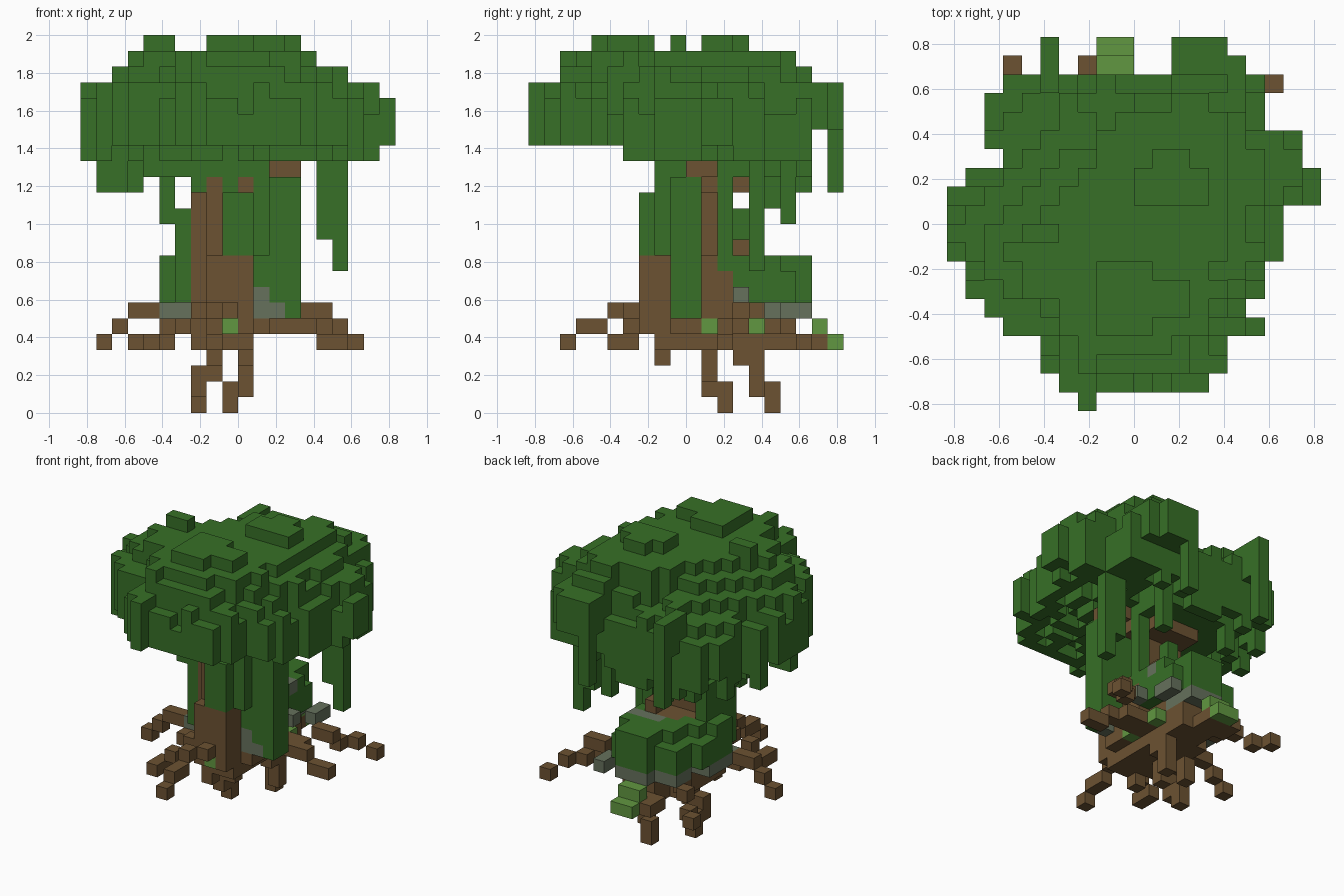
import bpy, bmesh, random
from mathutils import Vector

cube = bpy.data.objects.get("Cube")
if cube:
    bpy.data.objects.remove(cube)

rng = random.Random(4)
UNIT = 2 / 24          # edge of one block
HALF = 10              # half of the grid width in blocks
cells = {}             # block position -> part name


def material(name, colour):
    mat = bpy.data.materials.new(name)
    mat.use_nodes = True
    mat.diffuse_color = (*colour, 1)
    mat.node_tree.nodes["Principled BSDF"].inputs["Base Color"].default_value = (*colour, 1)
    return mat


leaf = material("leaf_green", (0.038, 0.16, 0.02))
bark = material("bark_brown", (0.15, 0.085, 0.032))
stone = material("stone_grey", (0.133, 0.165, 0.107))
grass = material("grass_green", (0.12, 0.31, 0.052))


def box(part, xs, ys, zs):
    """Fill an inclusive range of blocks."""
    for i in range(xs[0], xs[-1] + 1):
        for j in range(ys[0], ys[-1] + 1):
            for k in range(zs[0], zs[-1] + 1):
                cells[i, j, k] = part


def path(part, *points):
    """Fill a stepped line of blocks through the points."""
    for a, b in zip(points, points[1:]):
        a, b = Vector(a), Vector(b)
        steps = int(max(abs(c) for c in b - a))
        for s in range(steps + 1):
            p = a.lerp(b, s / max(steps, 1))
            cells[tuple(int(c + 0.5) for c in p)] = part


def erode(area):
    """Drop the blocks on the border of a flat area."""
    return {(i, j) for i, j in area
            if all(n in area for n in ((i + 1, j), (i - 1, j), (i, j + 1), (i, j - 1)))}


# canopy footprint: first and last block of each row, front to back
spans = [(7, 7), (6, 13), (5, 14), (5, 14), (3, 16), (2, 15), (1, 16), (1, 16), (0, 17),
         (0, 17), (0, 17), (0, 19), (1, 19), (3, 18), (2, 18), (2, 16), (2, 16), (3, 16)]
footprint = {(i, j) for j, (a, b) in enumerate(spans) for i in range(a, b + 1)}
inner = erode(footprint)
core = erode(inner)
heart = erode(core)


def crown_top(i, j):
    """Highest block of a column: a terraced dome that sinks to the back right."""
    top = 19 if i > 18 else rng.choice((18, 19, 20, 20))
    if (i, j) in inner:
        top = rng.choice((20, 20, 21)) if i <= 16 and j >= 2 else 20
    if (i, j) in core and i <= 16:
        top = rng.choice((21, 21, 22)) if 3 <= i <= 14 else 21
    if (i, j) in heart and i <= 14:
        top = 22
    x, y = i - 9.5, j - 9.5
    if x + y < 3:
        top = min(top, round(24 - 0.41 * (y - x + 1)))
    if y - x >= 7:
        top = min(top, round(21.4 - 0.41 * (x + y + 1)))
    return top


def crown_low(i, j):
    """Lowest block of a column: ragged below, with a skirt at the right and back."""
    if (i, j) not in inner and 0 < i < 14 and j >= 8:
        return 15 if i in (4, 6) else rng.choice((14, 14, 15, 16))
    if 4 <= i <= 11 and 8 <= j <= 15:
        return 15
    low = 17 if j < 6 or i > 18 else 16
    return low + rng.choice((0, 0, 1, 2)) if (i, j) in inner else low


for i, j in sorted(footprint):
    box("canopy", (i,), (j,), (crown_low(i, j), crown_top(i, j)))

# crown lumps and ridges
for xs, ys, zs in (((4, 5), (9,), (22, 23)), ((8, 12), (5, 6), (22, 23)),
                   ((8, 10), (4, 7), (22, 23)), ((10, 13), (11, 12), (22, 23)),
                   ((11, 12), (13,), (22, 23)), ((7, 11), (3, 4), (21, 22)),
                   ((11, 14), (13, 15), (22,)), ((12, 13), (16,), (21, 22)),
                   ((12, 14), (17,), (19, 21)), ((7, 11), (2,), (20, 21)),
                   ((7,), (0,), (19, 20)), ((0,), (9,), (19, 20)), ((18,), (12, 13), (19, 20))):
    box("canopy", xs, ys, zs)
for xs, ys in (((5,), (18, 19)), ((12, 15), (18,)), ((12, 14), (19,))):
    box("canopy", xs, ys, (18, 20))

# hanging vines: column and lowest block
for i, j, low in ((15, 14, 11), (16, 14, 9), (5, 9, 12), (5, 19, 14), (12, 19, 14),
                  (14, 19, 18), (12, 16, 12), (8, 17, 14), (5, 15, 13),
                  (2, 8, 14), (1, 8, 14), (3, 11, 14), (10, 17, 14)):
    box("hanging_vines", (i,), (j,), (low, 17))

# trunk
box("trunk", (7, 10), (9, 14), (4, 6))
box("trunk", (8, 10), (8, 16), (4, 5))
box("trunk", (7, 11), (9, 12), (5, 9))
box("trunk", (8, 10), (7, 8), (5, 9))
box("trunk", (7, 9), (9, 11), (10, 15))
box("trunk", (8,), (8,), (10, 14))
box("trunk", (12, 13), (10, 11), (15,))
box("trunk", (7, 10), (11, 13), (14, 15))
path("trunk", (10, 11, 10), (10, 11, 13), (11, 11, 15))
path("trunk", (10, 12, 10), (10, 13, 10))

# leafy growth on the trunk
box("trunk_vines", (9, 10), (7, 10), (10, 13))
box("trunk_vines", (9, 11), (8, 10), (10, 15))
box("trunk_vines", (11, 13), (9, 10), (7, 14))
box("trunk_vines", (13,), (9, 10), (6,))
box("trunk_vines", (6,), (9, 12), (8, 12))
box("trunk_vines", (11,), (12,), (9, 14))
box("trunk_vines", (9,), (13,), (11, 12))
box("trunk_vines", (7,), (8,), (14,))
box("trunk", (10,), (8,), (14,))

# stones around the foot
box("rocks", (6, 10), (15, 16), (6,))
box("rocks", (8, 10), (17,), (6,))
box("rocks", (5, 6), (10, 13), (6,))
box("rocks", (11, 12), (9,), (6,))
box("rocks", (11,), (9,), (7,))
box("rocks", (12,), (16, 17), (6,))
box("rocks", (12,), (13,), (7,))

# mossy mound behind the trunk, with stones and bark showing on top
box("moss_mound", (6, 11), (13, 16), (7, 8))
box("moss_mound", (7, 11), (13, 15), (9,))
box("moss_mound", (8, 10), (16, 17), (7, 9))
box("moss_mound", (5,), (11, 14), (7, 8))
box("moss_mound", (5,), (11, 12), (9,))
box("moss_mound", (6,), (9, 13), (7, 9))
box("rocks", (9, 11), (14,), (9,))
box("rocks", (10,), (13,), (9,))
box("trunk", (8, 9), (13,), (9,))

# roots spreading out and down
for points in (
        ((7, 12, 0), (7, 12, 1), (7, 11, 1), (7, 11, 2), (8, 11, 2), (8, 11, 4)),
        ((9, 15, 0), (9, 15, 1), (10, 14, 1), (10, 14, 3), (10, 13, 3), (10, 13, 4)),
        ((8, 8, 3), (8, 8, 5)),
        ((8, 2, 4), (8, 3, 5), (8, 4, 5), (8, 5, 6), (9, 7, 6)),
        ((5, 5, 4), (5, 6, 4), (6, 6, 5), (7, 7, 6), (8, 8, 6)),
        ((1, 10, 4), (2, 10, 5), (3, 10, 6), (4, 10, 6)),
        ((5, 9, 5), (7, 9, 5)),
        ((3, 18, 4), (4, 17, 4), (5, 16, 5), (7, 14, 5)),
        ((7, 18, 4), (7, 17, 4), (8, 16, 5)),
        ((17, 17, 4), (16, 16, 5), (15, 15, 5), (15, 14, 6), (14, 14, 6), (13, 13, 5),
         (10, 13, 5)),
        ((16, 12, 4), (15, 12, 4), (14, 12, 5), (11, 12, 5))):
    path("roots", *points)

# bright grass tufts
box("grass_tufts", (8, 9), (18,), (5,))
box("grass_tufts", (8, 9), (19,), (4,))
box("trunk", (8, 9), (17, 18), (4,))
for spot in ((9, 7, 5), (11, 11, 5), (11, 14, 5)):
    cells[spot] = "grass_tufts"


def build(part, mat):
    """Make one mesh from the exposed block faces of a part."""
    bm = bmesh.new()
    for pos in (p for p, name in cells.items() if name == part):
        for axis in range(3):
            for side in (0, 1):
                near = list(pos)
                near[axis] += side * 2 - 1
                if tuple(near) in cells:
                    continue
                ring = []
                for u, v in ((0, 0), (1, 0), (1, 1), (0, 1)):
                    c = Vector(pos)
                    c[axis] += side
                    c[(axis + 1) % 3] += u
                    c[(axis + 2) % 3] += v
                    ring.append(bm.verts.new((c - Vector((HALF, HALF, 0))) * UNIT))
                bm.faces.new(ring if side else ring[::-1])
    bmesh.ops.remove_doubles(bm, verts=bm.verts, dist=UNIT / 100)
    mesh = bpy.data.meshes.new(part)
    bm.to_mesh(mesh)
    bm.free()
    mesh.materials.append(mat)
    bpy.context.scene.collection.objects.link(bpy.data.objects.new(part, mesh))


for part, mat in (("canopy", leaf), ("hanging_vines", leaf), ("trunk_vines", leaf),
                  ("moss_mound", leaf), ("trunk", bark), ("roots", bark),
                  ("rocks", stone), ("grass_tufts", grass)):
    build(part, mat)
